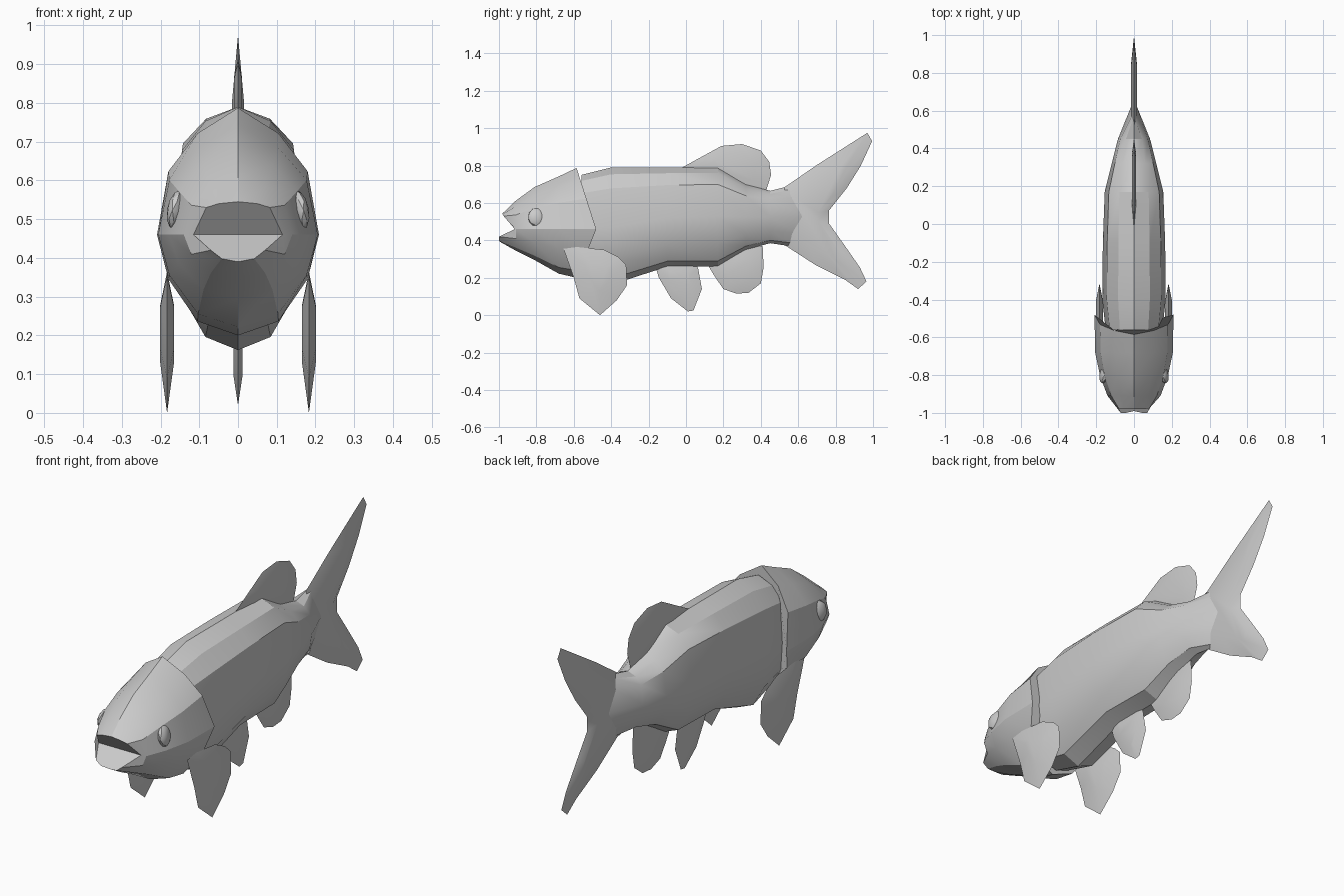
import bpy, bmesh, math
from mathutils import Matrix

if "Cube" in bpy.data.objects:
    bpy.data.objects.remove(bpy.data.objects["Cube"])


def finish(bm, name, angle=25):
    bmesh.ops.recalc_face_normals(bm, faces=bm.faces)
    mesh = bpy.data.meshes.new(name)
    bm.to_mesh(mesh)
    bm.free()
    ob = bpy.data.objects.new(name, mesh)
    bpy.context.collection.objects.link(ob)
    bpy.ops.object.select_all(action='DESELECT')
    bpy.context.view_layer.objects.active = ob
    ob.select_set(True)
    bpy.ops.object.shade_smooth_by_angle(angle=math.radians(angle))
    return ob


def mirror_half(half):
    # seven points from top to bottom on +x become a 12-point ring
    return half + [(-x, y, z) for x, y, z in half[5:0:-1]]


def section(y, w, top, mid, bot, fr, sweep=0):
    # fr: height fractions of the upper and lower shoulders
    xs = (0, .5, .86, 1, .86, .5, 0)
    fz = (1, fr[0], fr[1], 0, -fr[2], -fr[3], -1)
    half = []
    for x, f in zip(xs, fz):
        z = mid + f * (top - mid if f > 0 else mid - bot)
        half.append((x * w, y - sweep * abs(f), z))
    return mirror_half(half)


def loft(bm, rings):
    vs = [[bm.verts.new(p) for p in r] for r in rings]
    for a, b in zip(vs, vs[1:]):
        for i in range(12):
            j = (i + 1) % 12
            bm.faces.new((a[i], a[j], b[j], b[i]))
    return vs


# Body
BODY = (.885, .65, .55, .89)
bm = bmesh.new()
rings = [section(*r, BODY) for r in (
    (-.56, .15, .75, .47, .21), (-.40, .168, .79, .47, .162),
    (-.10, .165, .79, .52, .26), (.17, .155, .79, .53, .26),
    (.32, .118, .70, .525, .35), (.45, .085, .665, .525, .385))]
rings.append(section(.64, .008, .69, .525, .37, BODY, .09))
vs = loft(bm, rings)
bm.faces.new(vs[0])
bm.faces.new(vs[-1])
finish(bm, "body")

# Head with open mouth, gill cover edge swept back at the sides
HEAD = (.80, .50, .44, .86)
muzzle = mirror_half([(0, -.98, .545), (.05, -.98, .54), (.082, -.975, .53),
                      (.115, -.915, .46),
                      (.07, -1, .42), (.042, -1, .398), (0, -.99, .39)])
bm = bmesh.new()
vs = loft(bm, [muzzle,
               section(-.91, .14, .612, .46, .345, HEAD),
               section(-.81, .178, .685, .46, .295, HEAD),
               section(-.68, .206, .742, .46, .222, HEAD),
               section(-.48, .209, .787, .46, .20, HEAD, .105)])
m = vs[0]
bm.faces.new(m[9:] + m[:4])      # mouth roof
bm.faces.new(m[3:10])            # jaw top
bm.faces.new(vs[-1])
finish(bm, "head")


# Fins: thin rim around a thicker inner panel
def fin(name, outline, t, inset, x=0, centre=None):
    n = len(outline)
    cy, cz = centre or (sum(p[0] for p in outline) / n,
                        sum(p[1] for p in outline) / n)
    bm = bmesh.new()
    rim = [bm.verts.new((x, y, z)) for y, z in outline]
    for s in (-1, 1):
        inner = [bm.verts.new((x + s * t, cy + (y - cy) * inset,
                               cz + (z - cz) * inset)) for y, z in outline]
        for i in range(n):
            j = (i + 1) % n
            bm.faces.new((rim[i], rim[j], inner[j], inner[i]))
        bm.faces.new(inner)
    return finish(bm, name)


fin("tail_fin", [(.46, .64), (.55, .70), (.695, .80), (.97, .975), (.995, .93),
                 (.935, .80), (.86, .68), (.765, .56), (.765, .49), (.85, .37),
                 (.93, .255), (.965, .18), (.92, .14), (.85, .19), (.69, .27),
                 (.535, .37), (.46, .40)], .016, .6, centre=(.62, .53))
fin("dorsal_fin", [(-.02, .79), (.08, .845), (.19, .905), (.30, .915),
                   (.40, .88), (.445, .82), (.455, .75), (.43, .67),
                   (.30, .67), (.10, .75)], .01, .6)
fin("pelvic_fin", [(-.17, .28), (-.145, .20), (-.08, .09), (.01, .02),
                   (.04, .025), (.085, .14), (.065, .25), (.05, .29),
                   (-.14, .29)], .012, .5)
fin("anal_fin", [(.11, .28), (.155, .205), (.20, .14), (.27, .115),
                 (.335, .12), (.40, .17), (.415, .255), (.41, .37),
                 (.26, .37)], .012, .5)

# Paired pectoral fins and eyes
for side, s in (("right", 1), ("left", -1)):
    fin("pectoral_fin_" + side,
        [(-.655, .355), (-.58, .365), (-.44, .35), (-.36, .31), (-.32, .27),
         (-.315, .16), (-.37, .08), (-.46, 0), (-.57, .09), (-.60, .20)],
        .018, .4, x=s * .183)
    bm = bmesh.new()
    mat = (Matrix.Translation((s * .157, -.795, .523))
           @ Matrix.Rotation(s * math.radians(14), 4, 'Z')
           @ Matrix.Rotation(s * math.radians(-10), 4, 'Y')
           @ Matrix.Diagonal((.024, .051, .053, 1)))
    bmesh.ops.create_icosphere(bm, subdivisions=2, radius=1, matrix=mat)
    finish(bm, "eye_" + side)
